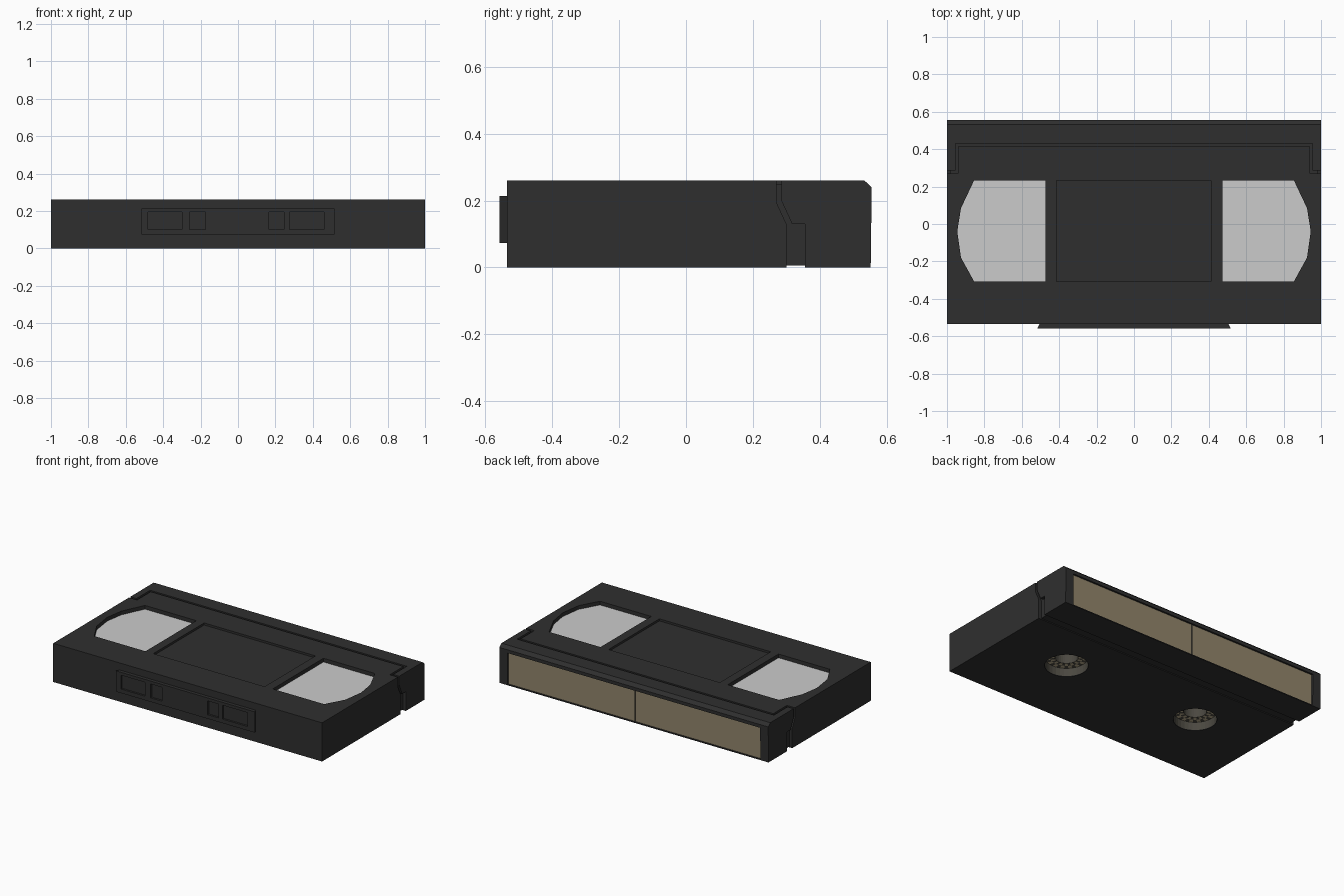
import bpy, bmesh, math

cube = bpy.data.objects.get("Cube")
if cube:
    bpy.data.objects.remove(cube, do_unlink=True)


def material(name, rgb):
    m = bpy.data.materials.new(name)
    m.use_nodes = True
    m.diffuse_color = (*rgb, 1)
    bsdf = m.node_tree.nodes["Principled BSDF"]
    bsdf.inputs["Base Color"].default_value = (*rgb, 1)
    bsdf.inputs["Roughness"].default_value = 0.7
    return m


BLACK = material("charcoal plastic", (0.028, 0.028, 0.028))
CLEAR = material("pale window", (0.6, 0.6, 0.6))
TAPE = material("tan tape", (0.29, 0.24, 0.15))
HUB = material("hub grey", (0.07, 0.065, 0.052))
CREAM = material("hub cream", (0.5, 0.42, 0.27))


def add_object(name, bm, *mats):
    bmesh.ops.recalc_face_normals(bm, faces=bm.faces)
    mesh = bpy.data.meshes.new(name)
    bm.to_mesh(mesh)
    bm.free()
    ob = bpy.data.objects.new(name, mesh)
    bpy.context.collection.objects.link(ob)
    for m in mats:
        mesh.materials.append(m)
    return ob


def prism(name, pts, axis, lo, hi, mat=BLACK):
    """Extrude a flat outline along the x, y or z axis."""
    place = {"x": lambda u, v, t: (t, u, v),
             "y": lambda u, v, t: (u, t, v),
             "z": lambda u, v, t: (u, v, t)}[axis]
    bm = bmesh.new()
    a = [bm.verts.new(place(u, v, lo)) for u, v in pts]
    b = [bm.verts.new(place(u, v, hi)) for u, v in pts]
    bm.faces.new(a)
    bm.faces.new(b)
    n = len(pts)
    for i in range(n):
        j = (i + 1) % n
        bm.faces.new((a[i], a[j], b[j], b[i]))
    return add_object(name, bm, mat)


def rect(u0, u1, v0, v1):
    return [(u0, v0), (u1, v0), (u1, v1), (u0, v1)]


def circle(x, y, r, n=32):
    return [(x + r * math.cos(math.tau * i / n), y + r * math.sin(math.tau * i / n))
            for i in range(n)]


def cut(ob, pts, axis, lo, hi):
    """Subtract a prism from an object."""
    cutter = prism("cutter", pts, axis, lo, hi)
    cutter.hide_render = True
    mod = ob.modifiers.new("cut", "BOOLEAN")
    mod.operation = "DIFFERENCE"
    mod.solver = "EXACT"
    mod.object = cutter
    bpy.context.view_layer.objects.active = ob
    bpy.ops.object.modifier_apply(modifier=mod.name)
    bpy.data.objects.remove(cutter, do_unlink=True)


TOP, BACK = 0.26, 0.555

# Shell: side profile with the chamfered rear edge and shallow underside channel
shell = prism("cassette_shell", [
    (-0.535, 0), (0.30, 0), (0.30, 0.006), (0.355, 0.006), (0.355, 0),
    (0.552, 0), (BACK, 0.24), (0.533, TOP), (-0.535, TOP)], "x", -1, 1)

# Label recess on the top
cut(shell, rect(-0.415, 0.413, -0.307, 0.233), "z", TOP - 0.014, 0.3)

# Outlines mirrored left and right
window = [(0.473, -0.307), (0.855, -0.307), (0.925, -0.18), (0.945, -0.04),
          (0.925, 0.085), (0.855, 0.233), (0.473, 0.233)]
side_gap = [(0.27, 0.3), (0.27, 0.195), (0.30, 0.13), (0.30, -0.02), (0.355, -0.02),
            (0.355, 0.13), (0.317, 0.13), (0.285, 0.20), (0.285, 0.3)]
lid_gap = [(-0.01, 0.415), (0.94, 0.415), (0.94, 0.27), (1.02, 0.27),
           (1.02, 0.285), (0.955, 0.285), (0.955, 0.43), (-0.01, 0.43)]
HX, HY, HR, HD = 0.505, -0.03, 0.132, 0.06


def hub(name, x):
    """Drive hub: lined well with a toothed ring on its floor."""
    bm = bmesh.new()
    n = 32
    rings = []
    for r, z in ((HR - 0.002, 0.003), (HR - 0.002, HD - 0.004),
                 (0.1, HD - 0.004), (0.07, HD - 0.004), (0.07, 0.13)):
        rings.append([bm.verts.new((px, py, z)) for px, py in circle(x, HY, r, n)])
    for k in range(len(rings) - 1):
        for i in range(n):
            j = (i + 1) % n
            f = bm.faces.new((rings[k][i], rings[k][j], rings[k + 1][j], rings[k + 1][i]))
            f.material_index = int(k in (1, 2) and (i + k) % 2 == 0)
    ob = add_object(name, bm, HUB, CREAM)
    ob.data.flip_normals() if ob.data.polygons[0].normal.dot((ob.data.polygons[0].center.x - x, ob.data.polygons[0].center.y - HY, 0)) > 0 else None
    return ob


for s, side in ((1, "left"), (-1, "right")):
    cut(shell, [(s * x, y) for x, y in window], "z", TOP - 0.03, 0.3)
    prism(side + "_window", [(s * x, y) for x, y in window], "z",
          TOP - 0.033, TOP - 0.025, CLEAR)
    cut(shell, side_gap, "x", *sorted((s * 0.98, s * 1.05)))
    cut(shell, [(s * x, y) for x, y in lid_gap], "z", TOP - 0.012, 0.3)
    cut(shell, circle(s * HX, HY, HR), "z", -0.05, HD)
    cut(shell, circle(s * HX, HY, 0.072), "z", 0.03, 0.135)
    hub(side + "_hub", s * HX)

# Exposed tape strip on the back, with its centre seam
cut(shell, rect(-0.94, 0.94, 0.006, 0.218), "y", 0.538, 0.6)
prism("tape_strip", rect(-0.94, 0.94, 0.006, 0.218), "y", 0.536, 0.543, TAPE)
prism("tape_seam", rect(-0.003, 0.003, 0.006, 0.218), "y", 0.542, 0.545)

# Flared front grip panel with four recesses
panel = prism("front_panel", [(-0.505, -0.533), (-0.517, -0.558),
                              (0.517, -0.558), (0.505, -0.533)], "z", 0.073, 0.213)
for x0, x1 in ((-0.48, -0.30), (-0.26, -0.175), (0.165, 0.245), (0.275, 0.46)):
    cut(panel, rect(x0, x1, 0.10, 0.193), "y", -0.6, -0.545)
